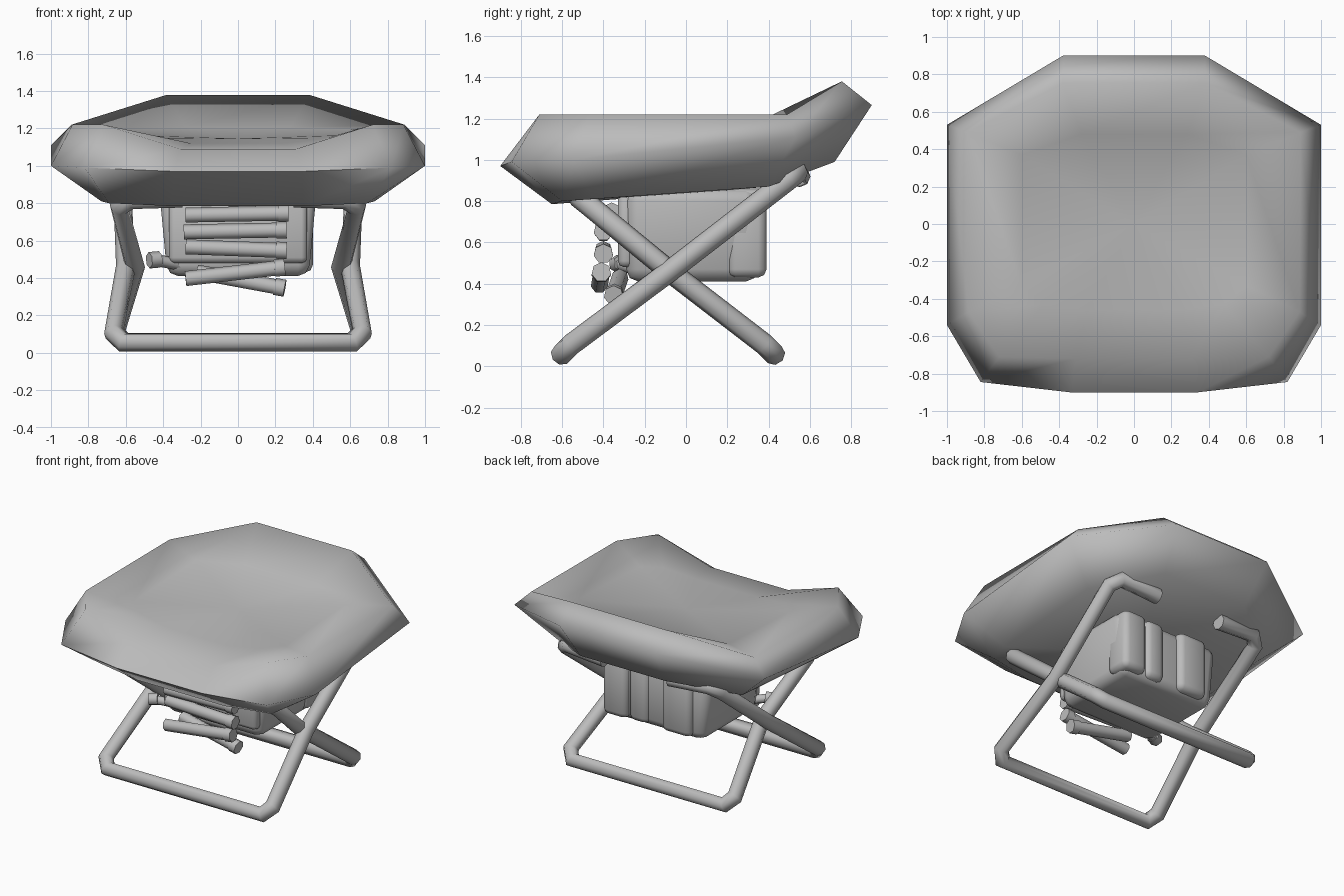
import bpy, bmesh, math
from mathutils import Vector

if "Cube" in bpy.data.objects:
    bpy.data.objects.remove(bpy.data.objects["Cube"])

grey = bpy.data.materials.new("plain_grey")
grey.diffuse_color = (0.5, 0.5, 0.5, 1)
grey.use_nodes = True
grey.node_tree.nodes["Principled BSDF"].inputs["Base Color"].default_value = grey.diffuse_color


def finish(obj, angle):
    obj.data.materials.clear()
    obj.data.materials.append(grey)
    bpy.ops.object.select_all(action='DESELECT')
    obj.select_set(True)
    bpy.context.view_layer.objects.active = obj
    bpy.ops.object.shade_smooth_by_angle(angle=math.radians(angle))


def mesh_object(name, bm, angle=40):
    bmesh.ops.recalc_face_normals(bm, faces=bm.faces)
    me = bpy.data.meshes.new(name)
    bm.to_mesh(me)
    bm.free()
    obj = bpy.data.objects.new(name, me)
    bpy.context.collection.objects.link(obj)
    finish(obj, angle)
    return obj


def tube(name, points, radius):
    cu = bpy.data.curves.new(name, 'CURVE')
    cu.dimensions = '3D'
    cu.bevel_depth = radius
    cu.bevel_resolution = 2
    cu.use_fill_caps = True
    sp = cu.splines.new('POLY')
    sp.points.add(len(points) - 1)
    for p, co in zip(sp.points, points):
        p.co = (*co, 1)
    obj = bpy.data.objects.new(name, cu)
    bpy.context.collection.objects.link(obj)
    bpy.ops.object.select_all(action='DESELECT')
    obj.select_set(True)
    bpy.context.view_layer.objects.active = obj
    bpy.ops.object.convert(target='MESH')
    finish(bpy.context.object, 60)


def rod(name, a, b, radius, sides=6):
    a, b = Vector(a), Vector(b)
    bm = bmesh.new()
    bmesh.ops.create_cone(bm, cap_ends=True, segments=sides, radius1=radius,
                          radius2=radius, depth=(b - a).length)
    rot = (b - a).to_track_quat('Z', 'Y').to_matrix().to_4x4()
    bmesh.ops.transform(bm, matrix=rot, verts=bm.verts)
    bmesh.ops.translate(bm, vec=(a + b) / 2, verts=bm.verts)
    mesh_object(name, bm, 75)


def slab(name, x0, x1, y0, y1, z0, z1, bevel, taper=1.0):
    # taper narrows the lower face in x
    bm = bmesh.new()
    bmesh.ops.create_cube(bm, size=1)
    for v in bm.verts:
        k = taper if v.co.z < 0 else 1
        v.co = ((x0 + x1) / 2 + v.co.x * (x1 - x0) * k,
                (y0 + y1) / 2 + v.co.y * (y1 - y0),
                (z0 + z1) / 2 + v.co.z * (z1 - z0))
    bmesh.ops.bevel(bm, geom=bm.edges[:], offset=bevel, segments=2,
                    profile=0.5, affect='EDGES')
    mesh_object(name, bm, 60)


# Seat cushion: half rings from underside to top, mirrored across x
rings = [
    [(.35, -.65, .785), (.69, -.60, .80), (.73, -.45, .81), (.73, .40, .87), (.34, .72, .99)],
    [(.34, -.90, .97), (.82, -.845, .99), (1, -.54, 1.0), (1, .53, 1.11), (.38, .90, 1.265)],
    [(.31, -.72, 1.09), (.72, -.71, 1.22), (.885, -.47, 1.22), (.89, .49, 1.22), (.38, .755, 1.38)],
    [(.25, -.46, 1.12), (.48, -.43, 1.15), (.60, -.33, 1.165), (.60, .37, 1.195), (.28, .48, 1.205)],
]
bm = bmesh.new()
loops = []
for half in rings:
    full = half + [(-x, y, z) for x, y, z in reversed(half)]
    loops.append([bm.verts.new(p) for p in full])
for lo, hi in zip(loops, loops[1:]):
    for i in range(10):
        j = (i + 1) % 10
        bm.faces.new((lo[i], lo[j], hi[j], hi[i]))
for loop, centre in ((loops[0], (0, 0, .835)), (loops[-1], (0, 0, 1.145))):
    c = bm.verts.new(centre)
    for i in range(10):
        bm.faces.new((loop[i], loop[(i + 1) % 10], c))
mesh_object("seat_cushion", bm, 95)


# Crossed leg frames: floor bar, pinched legs, tops turned inwards
def open_frame(name, top, mid, foot, end):
    sy = .05 * math.copysign(1, top[1])
    half = [end, (top[0] - .06, top[1], top[2]),
            (top[0], top[1] - sy, top[2] - .04), mid,
            (foot[0], foot[1], foot[2] + .05),
            (foot[0] - .05, foot[1] - sy, foot[2])]
    tube(name, half + [(-x, y, z) for x, y, z in reversed(half)], .053)


open_frame("front_leg_frame", (.62, .54, .94), (.60, -.08, .46),
           (.665, -.555, .056), (.26, .55, .92))
open_frame("back_leg_frame", (.635, -.52, .82), (.55, -.08, .46),
           (.655, .38, .056), (.30, -.50, .83))

# Storage box under the seat, with upright ribs on its back
slab("storage_box", -.42, .42, -.29, .35, .41, .86, .06, .9)
for x0, x1, y1 in ((.21, .40, .39), (.05, .20, .375), (-.30, -.07, .39)):
    slab("box_rib", x0, x1, .20, y1, .43, .86, .04)
slab("front_flap", -.37, .37, -.33, -.25, .48, .84, .03)

# Bundle of loose rods in front of the box
rods = [((-.28, -.36, .735), (.26, -.36, .745)),
        ((-.29, -.40, .645), (.25, -.40, .655)),
        ((-.28, -.40, .565), (.25, -.40, .545)),
        ((-.28, -.42, .395), (.24, -.41, .455)),
        ((-.22, -.32, .43), (.24, -.35, .345))]
for a, b in rods:
    rod("loose_rod", a, b, .042, 7)
    d = (Vector(b) - Vector(a)).normalized()
    rod("rod_cap", Vector(b) - d * .045, Vector(b) + d * .01, .048, 7)

# Side knob on a short pin
rod("side_pin", (-.46, -.33, .50), (-.30, -.25, .47), .032)
rod("side_knob", (-.475, -.335, .495), (-.42, -.31, .50), .044)
